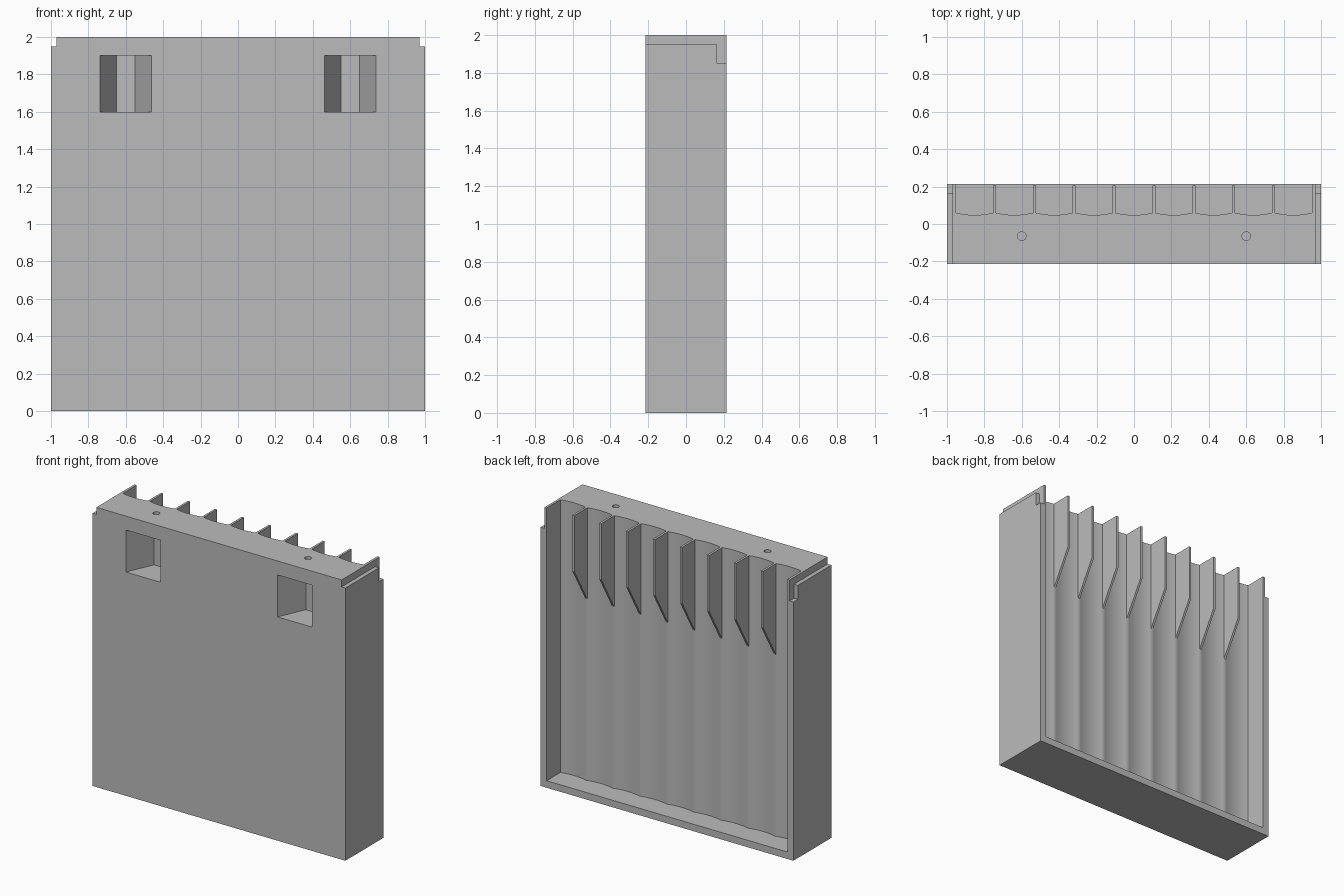
import bpy, bmesh, math
from mathutils import Vector

if "Cube" in bpy.data.objects:
    bpy.data.objects.remove(bpy.data.objects["Cube"], do_unlink=True)

grey = bpy.data.materials.new("plain_grey")
grey.use_nodes = True
colour = (0.5, 0.5, 0.5, 1)
grey.diffuse_color = colour
grey.node_tree.nodes["Principled BSDF"].inputs["Base Color"].default_value = colour


def prism(name, profile, axis, low, high):
    """Extrude a 2D profile along x (profile is y, z) or z (profile is x, y)."""
    bm = bmesh.new()
    place = (lambda a, b: (low, a, b)) if axis == "x" else (lambda a, b: (a, b, low))
    face = bm.faces.new([bm.verts.new(place(a, b)) for a, b in profile])
    moved = bmesh.ops.extrude_face_region(bm, geom=[face])["geom"]
    step = Vector((high - low, 0, 0) if axis == "x" else (0, 0, high - low))
    bmesh.ops.translate(bm, vec=step, verts=[v for v in moved if isinstance(v, bmesh.types.BMVert)])
    bmesh.ops.recalc_face_normals(bm, faces=bm.faces)
    mesh = bpy.data.meshes.new(name)
    bm.to_mesh(mesh)
    bm.free()
    mesh.materials.append(grey)
    obj = bpy.data.objects.new(name, mesh)
    bpy.context.collection.objects.link(obj)
    return obj


def cut(target, cutter):
    cutter.hide_render = True
    mod = target.modifiers.new("cut", "BOOLEAN")
    mod.operation, mod.solver, mod.object = "DIFFERENCE", "EXACT", cutter
    bpy.context.view_layer.objects.active = target
    bpy.ops.object.modifier_apply(modifier=mod.name)
    bpy.data.objects.remove(cutter, do_unlink=True)


DEPTH = 0.215      # half depth of the block
PITCH = 0.2133     # spacing of the bays
BAYS = 9
INNER = 0.952      # inside of the side walls

# Main block
body = prism("body", [(-1, -DEPTH), (1, -DEPTH), (1, DEPTH), (-1, DEPTH)], "z", 0, 2)

# Scalloped recess in the back, open at the top
STEPS = 12
scallops = []
for i in range(BAYS * STEPS + 1):
    x = (i / STEPS - BAYS / 2) * PITCH
    t = 2 * (i % STEPS) / STEPS - 1
    if abs(x) < INNER:
        scallops.append((x, 0.062 - 0.014 * (1 - t * t)))
wall_y = 0.06
outline = [(-INNER, 0.3), (-INNER, wall_y)] + scallops + [(INNER, wall_y), (INNER, 0.3)]
cut(body, prism("recess_cutter", outline, "z", 0.05, 2.1))

# Stepped rebates, front pockets and screw holes on both sides
rebate = [(-0.3, 1.95), (0.165, 1.95), (0.165, 1.85), (0.3, 1.85), (0.3, 2.1), (-0.3, 2.1)]
for side in (-1, 1):
    cut(body, prism("rebate_cutter", rebate, "x", side * 0.97, side * 1.1))
    cx = side * 0.6
    pocket = [(cx - 0.137, -0.3), (cx - 0.137, -DEPTH), (cx - 0.05, -0.02),
              (cx + 0.05, -0.02), (cx + 0.137, -DEPTH), (cx + 0.137, -0.3)]
    cut(body, prism("pocket_cutter", pocket, "z", 1.6, 1.9))
    ring = [math.tau * k / 24 for k in range(24)]
    hole = [(cx + 0.023 * math.cos(a), -0.065 + 0.023 * math.sin(a)) for a in ring]
    cut(body, prism("hole_cutter", hole, "z", 1.85, 2.1))

# Smooth the scallops, keep the corners sharp
bpy.ops.object.select_all(action="DESELECT")
body.select_set(True)
bpy.context.view_layer.objects.active = body
bpy.ops.object.shade_smooth_by_angle(angle=math.radians(30))

# Tapered divider fins between the bays
fin = [(0.055, 2), (0.207, 2), (0.207, 1.6), (0.062, 1.35), (0.055, 1.35)]
for i in range(BAYS - 1):
    x = (i - (BAYS - 2) / 2) * PITCH
    prism(f"divider_fin_{i + 1}", fin, "x", x - 0.008, x + 0.008)
